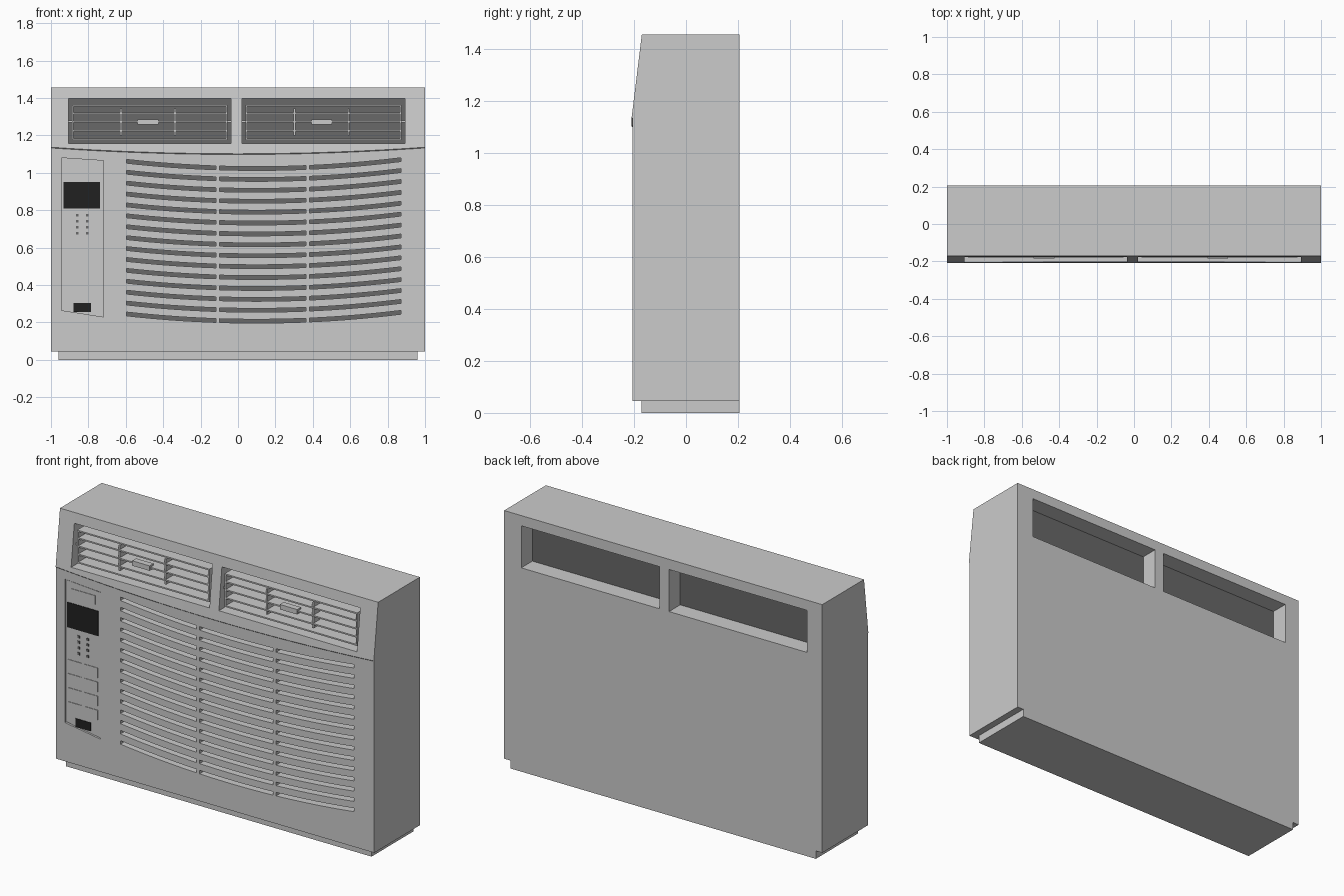
import bpy, bmesh

if "Cube" in bpy.data.objects:
    bpy.data.objects.remove(bpy.data.objects["Cube"], do_unlink=True)


def material(name, value):
    m = bpy.data.materials.new(name)
    m.use_nodes = True
    colour = (value, value, value, 1)
    m.diffuse_color = colour
    m.node_tree.nodes["Principled BSDF"].inputs["Base Color"].default_value = colour
    return m


CASE = material("light grey plastic", 0.6)
DARK = material("dark grey recess", 0.14)
BLACK = material("black display", 0.015)


def prism(bm, pts, y0, y1):
    """Extrude an outline of (x, z) points from y0 to y1."""
    front = [bm.verts.new((x, y0, z)) for x, z in pts]
    back = [bm.verts.new((x, y1, z)) for x, z in pts]
    bm.faces.new(front)
    bm.faces.new(back[::-1])
    for i in range(len(pts)):
        j = (i + 1) % len(pts)
        bm.faces.new((front[j], front[i], back[i], back[j]))


def rect(x0, x1, z0, z1):
    return [(x0, z0), (x1, z0), (x1, z1), (x0, z1)]


def finish(name, bm, *mats):
    bmesh.ops.recalc_face_normals(bm, faces=bm.faces)
    me = bpy.data.meshes.new(name)
    bm.to_mesh(me)
    bm.free()
    for m in mats:
        me.materials.append(m)
    ob = bpy.data.objects.new(name, me)
    bpy.context.collection.objects.link(ob)
    return ob


def part(name, mat, prisms):
    bm = bmesh.new()
    for p in prisms:
        prism(bm, *p)
    return finish(name, bm, mat)


# Case: side profile swept across the width, with a bowed crease under the hood
bm = bmesh.new()
COLS = 20
loops = []
for i in range(COLS + 1):
    x = -1 + 2 * i / COLS
    crease = 1.10 + 0.035 * x * x
    profile = [(-0.205, 0.045), (-0.205, crease - 0.002), (-0.209, crease + 0.002),
               (-0.17, 1.455), (0.205, 1.455), (0.205, 0.045)]
    loops.append([bm.verts.new((x, y, z)) for y, z in profile])
for a, b in zip(loops, loops[1:]):
    for k in range(len(a)):
        n = (k + 1) % len(a)
        bm.faces.new((a[k], a[n], b[n], b[k]))
bm.faces.new(loops[0])
bm.faces.new(loops[-1][::-1])
case = finish("case", bm, CASE, DARK)

# Cutters: vent openings, curved intake slots, control panel recess
WINDOWS = [(-0.905, -0.037), (0.022, 0.892)]
PANEL = [(-0.945, 0.265), (-0.72, 0.23), (-0.72, 1.065), (-0.945, 1.08)]
bm = bmesh.new()
for x0, x1 in WINDOWS:
    prism(bm, rect(x0, x1, 1.158, 1.397), -0.3, -0.09)
    prism(bm, rect(x0, x1, 1.158, 1.397), 0.105, 0.3)
prism(bm, PANEL, -0.3, -0.193)
for row in range(15):
    for x0, x1 in [(-0.595, -0.118), (-0.098, 0.363), (0.383, 0.872)]:
        xs = [x0 + (x1 - x0) * i / 8 for i in range(9)]
        mid = [(x, 1.023 - 0.0583 * row + 0.08 * (x - 0.1) ** 2) for x in xs]
        prism(bm, [(x, z - 0.01) for x, z in mid] + [(x, z + 0.01) for x, z in mid[::-1]],
              -0.3, -0.16)
cutter = finish("opening_cutter", bm, CASE)
cutter.hide_render = True
cutter.hide_viewport = True

mod = case.modifiers.new("openings", "BOOLEAN")
mod.operation = "DIFFERENCE"
mod.solver = "EXACT"
mod.object = cutter
deps = bpy.context.evaluated_depsgraph_get()
case.data = bpy.data.meshes.new_from_object(case.evaluated_get(deps))
case.modifiers.clear()
bpy.data.objects.remove(cutter, do_unlink=True)

# Recess floors are dark
for f in case.data.polygons:
    if abs(f.normal.y) > 0.9 and -0.168 < f.center.y < 0.15:
        f.material_index = 1

# Base tray
part("base_tray", CASE, [(rect(-0.96, 0.96, 0, 0.046), -0.172, 0.205)])

# Air outlet louvres
for side, (x0, x1) in zip(("right", "left"), WINDOWS):
    a, b = x0 + 0.022, x1 - 0.022
    knob = (x0 + x1) / 2 - 0.01
    slats = [(rect(a, b, z - 0.004, z + 0.004), -0.178, -0.1)
             for z in (1.18, 1.226, 1.272, 1.318, 1.36)]
    ends = [(rect(x - 0.004, x + 0.004, 1.176, 1.364), -0.178, -0.1) for x in (a, b)]
    part(side + "_louvre", CASE, slats + ends)
    part(side + "_louvre_pivots", CASE,
         [(rect(x0, a, 1.268, 1.28), -0.16, -0.14), (rect(b, x1, 1.268, 1.28), -0.16, -0.14)])
    part(side + "_vanes", CASE,
         [(rect(knob + d - 0.005, knob + d + 0.005, 1.2, 1.345), -0.172, -0.1)
          for d in (-0.145, 0.145)])
    part(side + "_louvre_knob", CASE, [(rect(knob - 0.055, knob + 0.055, 1.258, 1.286), -0.185, -0.15)])

# Control panel plate, set in its recess with a narrow gap
cx, cz = -0.8325, 0.66
part("control_panel", CASE,
     [([(cx + (x - cx) * 0.96, cz + (z - cz) * 0.99) for x, z in PANEL], -0.2, -0.19)])
part("display", BLACK, [(rect(-0.932, -0.737, 0.81, 0.952), -0.203, -0.196)])
part("lower_badge_plate", BLACK, [(rect(-0.88, -0.785, 0.257, 0.305), -0.203, -0.196)])
part("upper_plate", CASE, [(rect(-0.91, -0.757, 0.985, 1.035), -0.203, -0.196)])
part("indicator_lights", DARK,
     [(rect(x - 0.007, x + 0.007, z - 0.007, z + 0.007), -0.203, -0.196)
      for x in (-0.86, -0.805) for z in (0.773, 0.742, 0.71, 0.677)])
part("buttons", CASE,
     [(rect(x - 0.042, x + 0.042, z - 0.028, z + 0.028), -0.203, -0.196)
      for x in (-0.885, -0.782) for z in (0.6, 0.52, 0.44, 0.36)])
